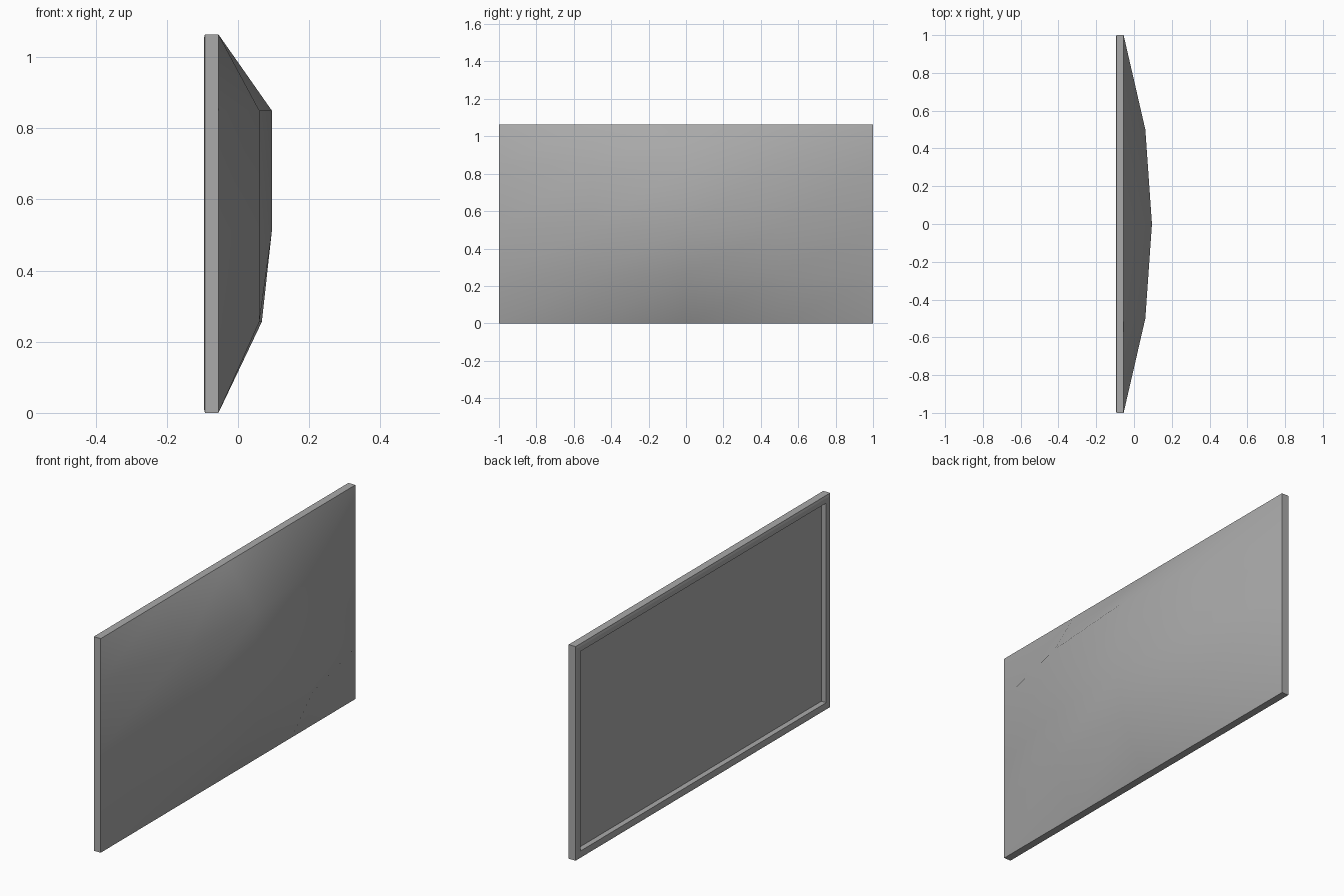
import bpy
import bmesh

cube = bpy.data.objects.get("Cube")
if cube:
    bpy.data.objects.remove(cube, do_unlink=True)

HEIGHT = 1.064
BACK_X, FRONT_X = -0.055, -0.096

# one grey plastic for the whole panel
grey = bpy.data.materials.new("grey_plastic")
grey.use_nodes = True
colour = (0.4, 0.4, 0.4, 1)
grey.diffuse_color = colour
grey.node_tree.nodes["Principled BSDF"].inputs["Base Color"].default_value = colour


def make_object(name, bm, smooth=False):
    bm.normal_update()
    mesh = bpy.data.meshes.new(name)
    bm.to_mesh(mesh)
    bm.free()
    mesh.materials.append(grey)
    for poly in mesh.polygons:
        poly.use_smooth = smooth
    obj = bpy.data.objects.new(name, mesh)
    bpy.context.collection.objects.link(obj)
    return obj


def ring(bm, x, inset):
    """Rectangle of vertices, inset from the panel outline."""
    y, low, high = 1 - inset, inset, HEIGHT - inset
    return [bm.verts.new((x, a, b))
            for a, b in ((-y, low), (y, low), (y, high), (-y, high))]


# bezel: side walls, chamfered rim, flat border and recess walls
bm = bmesh.new()
steps = [(BACK_X, 0), (FRONT_X + 0.003, 0), (FRONT_X, 0.012),
         (FRONT_X, 0.036), (FRONT_X + 0.027, 0.036)]
rings = [ring(bm, x, inset) for x, inset in steps]
for a, b in zip(rings, rings[1:]):
    for i in range(4):
        j = (i + 1) % 4
        bm.faces.new((a[i], b[i], b[j], a[j]))
make_object("bezel", bm)

# flat display at the bottom of the recess, facing -x
bm = bmesh.new()
bm.faces.new(reversed(ring(bm, *steps[-1])))
make_object("screen", bm)

# bulging rear shell: a coarse grid, deepest along the middle column
levels = (0, 0.256, 0.51, 0.85, HEIGHT)
columns = (-1, -0.5, 0, 0.5, 1)
middle_depth = (BACK_X, 0.067, 0.095, 0.095, BACK_X)
bm = bmesh.new()
grid = []
for z, deep in zip(levels, middle_depth):
    row = []
    for y in columns:
        if abs(y) == 1:
            x = BACK_X
        else:
            x = deep if y == 0 else min(deep, 0.06)
        row.append(bm.verts.new((x, y, z)))
    grid.append(row)
for low, high in zip(grid, grid[1:]):
    for i in range(len(columns) - 1):
        bm.faces.new((low[i], low[i + 1], high[i + 1], high[i]))
make_object("rear_shell", bm, smooth=True)
